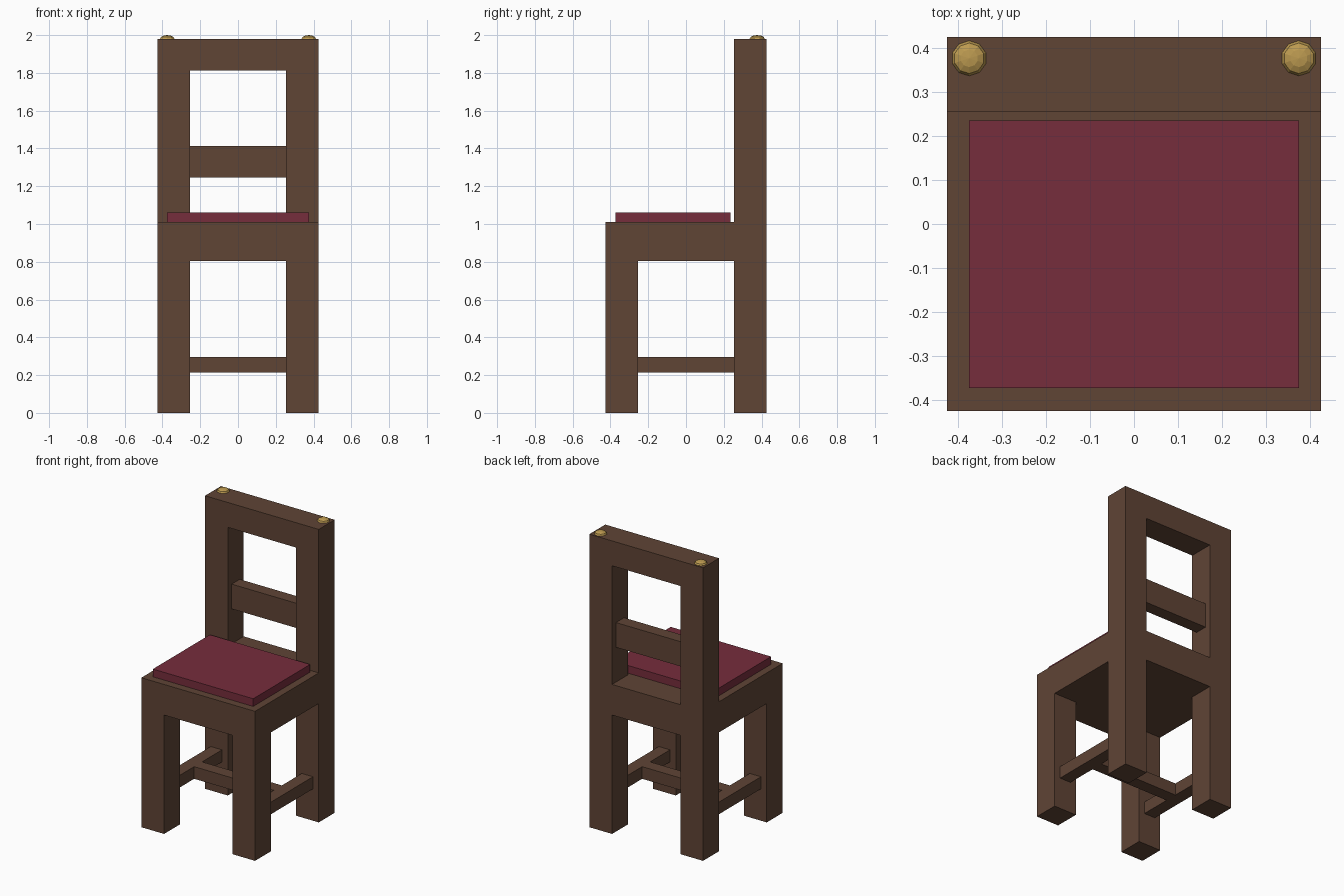
import bpy
import bmesh
from mathutils import Matrix

if "Cube" in bpy.data.objects:
    bpy.data.objects.remove(bpy.data.objects["Cube"])


def material(name, color):
    m = bpy.data.materials.new(name)
    m.diffuse_color = (*color, 1)
    m.use_nodes = True
    m.node_tree.nodes["Principled BSDF"].inputs["Base Color"].default_value = m.diffuse_color
    return m


wood = material("dark_wood", (0.115, 0.058, 0.036))
cloth = material("red_cloth", (0.18, 0.026, 0.045))
brass = material("brass", (0.50, 0.32, 0.08))


def add_object(name, bm, mat):
    mesh = bpy.data.meshes.new(name)
    bm.to_mesh(mesh)
    bm.free()
    mesh.materials.append(mat)
    obj = bpy.data.objects.new(name, mesh)
    bpy.context.collection.objects.link(obj)
    return obj


def box(name, x, y, z, mat=wood):
    """Box from (min, max) ranges on each axis."""
    size = [r[1] - r[0] for r in (x, y, z)]
    mid = [(r[0] + r[1]) / 2 for r in (x, y, z)]
    bm = bmesh.new()
    bmesh.ops.create_cube(bm, size=1, matrix=Matrix.Translation(mid) @ Matrix.Diagonal((*size, 1)))
    return add_object(name, bm, mat)


H = 0.425    # half width of the chair
I = 0.255    # inner face of the legs
SEAT_LOW, SEAT_TOP, TOP = 0.803, 1.01, 1.98
STRETCH = (0.215, 0.297)

# Seat and cushion
box("seat", (-H, H), (-H, H), (SEAT_LOW, SEAT_TOP))
box("cushion", (-0.375, 0.375), (-0.373, 0.235), (SEAT_TOP, 1.062), cloth)

for side, s in (("left", -1), ("right", 1)):
    # Legs and back posts
    leg_x = sorted((s * I, s * H))
    box(f"front_leg_{side}", leg_x, (-H, -I), (0, SEAT_LOW))
    box(f"back_leg_{side}", leg_x, (I, H), (0, SEAT_LOW))
    box(f"back_post_{side}", leg_x, (I, H), (SEAT_TOP, TOP))
    # Side stretchers between front and back legs
    box(f"side_stretcher_{side}", sorted((s * 0.298, s * 0.382)), (-I, I), STRETCH)
    # Low faceted brass stud on top of the post
    bm = bmesh.new()
    bmesh.ops.create_uvsphere(
        bm, u_segments=10, v_segments=6, radius=0.04,
        matrix=Matrix.Translation((s * 0.375, 0.377, TOP)) @ Matrix.Diagonal((1, 1, 0.5, 1)))
    add_object(f"stud_{side}", bm, brass)

# Cross stretcher, completing the H shape
box("cross_stretcher", (-0.298, 0.298), (-0.0425, 0.0425), STRETCH)

# Backrest rails
box("top_rail", (-I, I), (I, H), (1.812, TOP))
box("middle_rail", (-I, I), (0.297, 0.383), (1.245, 1.412))
